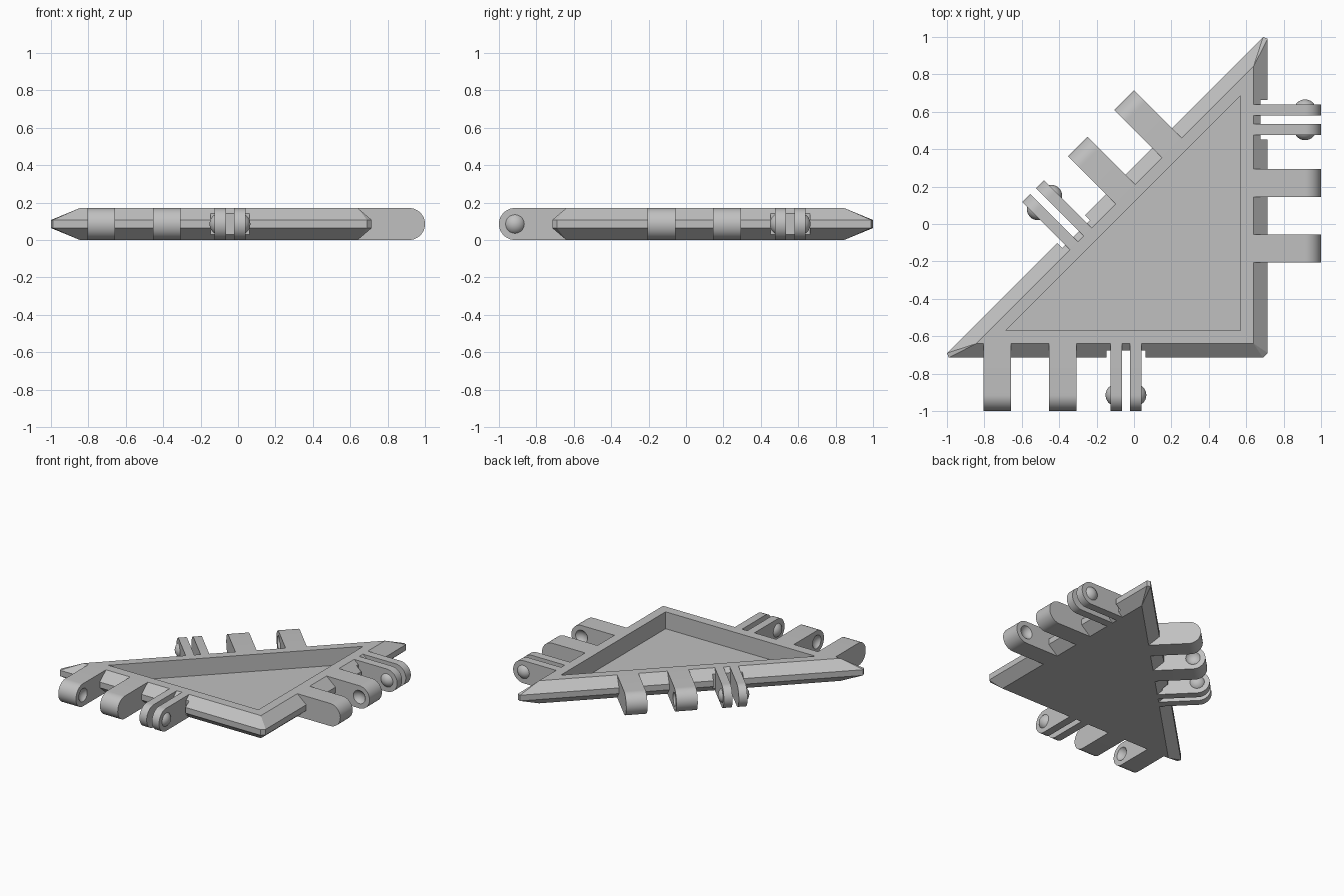
import bpy, bmesh, math
from mathutils import Matrix, Vector

if "Cube" in bpy.data.objects:
    bpy.data.objects.remove(bpy.data.objects["Cube"])

H = 0.171            # overall thickness
R = H / 2            # hinge end radius
BALL, DEPTH = 0.06, 0.027
EDGE, TIP = -0.64, -1.0

grey = bpy.data.materials.new("plain grey")
grey.use_nodes = True
grey.diffuse_color = (0.53, 0.53, 0.53, 1)
grey.node_tree.nodes["Principled BSDF"].inputs["Base Color"].default_value = grey.diffuse_color


def make(name, bm, matrix=Matrix()):
    bmesh.ops.recalc_face_normals(bm, faces=bm.faces)
    bm.transform(matrix)
    mesh = bpy.data.meshes.new(name)
    bm.to_mesh(mesh)
    bm.free()
    mesh.materials.append(grey)
    obj = bpy.data.objects.new(name, mesh)
    bpy.context.collection.objects.link(obj)
    return obj


def cut(obj, cutter):
    """Subtract cutter from obj, apply, and remove the cutter."""
    mod = obj.modifiers.new("cut", "BOOLEAN")
    mod.operation, mod.solver, mod.object = "DIFFERENCE", "EXACT", cutter
    cutter.hide_render = True
    bpy.context.view_layer.update()
    deps = bpy.context.evaluated_depsgraph_get()
    mesh = bpy.data.meshes.new_from_object(obj.evaluated_get(deps))
    obj.modifiers.clear()
    obj.data = mesh
    bpy.data.objects.remove(cutter)


def smooth(obj):
    obj.data.shade_smooth()
    obj.data.set_sharp_from_angle(angle=math.radians(30))


def prism(points, offset):
    """Extrude a planar outline by an offset."""
    bm = bmesh.new()
    face = bm.faces.new([bm.verts.new(p) for p in points])
    out = bmesh.ops.extrude_face_region(bm, geom=[face])
    bmesh.ops.translate(bm, vec=offset, verts=[v for v in out["geom"] if isinstance(v, bmesh.types.BMVert)])
    return bm


def sphere(x):
    """Ball on the hinge axis, poles along x."""
    bm = bmesh.new()
    bmesh.ops.create_uvsphere(bm, u_segments=32, v_segments=20, radius=BALL)
    bm.transform(Matrix.Translation((x, TIP + R, R)) @ Matrix.Rotation(math.pi / 2, 4, "Y"))
    return bm


def tab(name, x0, x1, matrix):
    """Flat bar with a fully rounded outer end."""
    pts = [(x0, EDGE, H), (x0, EDGE, 0)]
    for i in range(25):
        a = math.pi * i / 24
        pts.append((x0, TIP + R - R * math.sin(a), R - R * math.cos(a)))
    return make(name, prism(pts, (x1 - x0, 0, 0)), matrix)


# Triangular frame: small top and bottom outlines, wide clipped middle band
inner = [(-0.845, -0.64), (0.64, -0.64), (0.64, 0.845)]
outer = [(-1, -0.69), (-0.99, -0.715), (0.69, -0.715),
         (0.715, -0.69), (0.715, 0.99), (0.69, 1)]
bm = bmesh.new()
for ring, levels in ((inner, (0, H)), (outer, (0.064, 0.107))):
    for z in levels:
        for x, y in ring:
            bm.verts.new((x, y, z))
bmesh.ops.convex_hull(bm, input=bm.verts)
bmesh.ops.dissolve_limit(bm, angle_limit=0.01, verts=bm.verts, edges=bm.edges)
frame = make("triangle_tray", bm)

# Recess in the tray
recess = [(-0.685, -0.57, 0.043), (0.57, -0.57, 0.043), (0.57, 0.685, 0.043)]
cut(frame, make("recess_cutter", prism(recess, (0, 0, 0.3))))

# Hinge sets: angle, slide along the edge, inward shift
sides = {"front": (0, 0, 0), "left": (90, 0.6, 0), "diagonal": (225, 0.3, 0.495)}
for side, (angle, slide, shift) in sides.items():
    m = Matrix.Rotation(math.radians(angle), 4, "Z") @ Matrix.Translation((slide, shift, 0))

    # Clearance notch behind the clip
    notch = [(-0.147, -0.675, -0.1), (0.062, -0.675, -0.1), (0.062, -0.85, -0.1), (-0.147, -0.85, -0.1)]
    cut(frame, make("notch_cutter", prism(notch, (0, 0, 0.4)), m))

    # Two knuckles with facing dimples
    for label, x0, x1, face, sign in (("outer", -0.805, -0.657, -0.657, 1),
                                      ("inner", -0.455, -0.307, -0.455, -1)):
        knuckle = tab(f"{side}_{label}_knuckle", x0, x1, m)
        cut(knuckle, make("dimple_cutter", sphere(face + sign * (BALL - DEPTH)), m))
        smooth(knuckle)

    # Two thin clip plates with domes on their outer faces
    for label, x0, x1, face, sign in (("first", -0.125, -0.065, -0.125, -1),
                                      ("second", -0.021, 0.039, 0.039, 1)):
        smooth(tab(f"{side}_{label}_clip_plate", x0, x1, m))
        bm = sphere(face - sign * (BALL - DEPTH))
        bmesh.ops.bisect_plane(bm, geom=bm.verts[:] + bm.edges[:] + bm.faces[:],
                               plane_co=Vector((face - sign * 0.005, 0, 0)),
                               plane_no=Vector((sign, 0, 0)), clear_inner=True)
        bmesh.ops.holes_fill(bm, edges=[e for e in bm.edges if e.is_boundary])
        smooth(make(f"{side}_{label}_clip_dome", bm, m))
